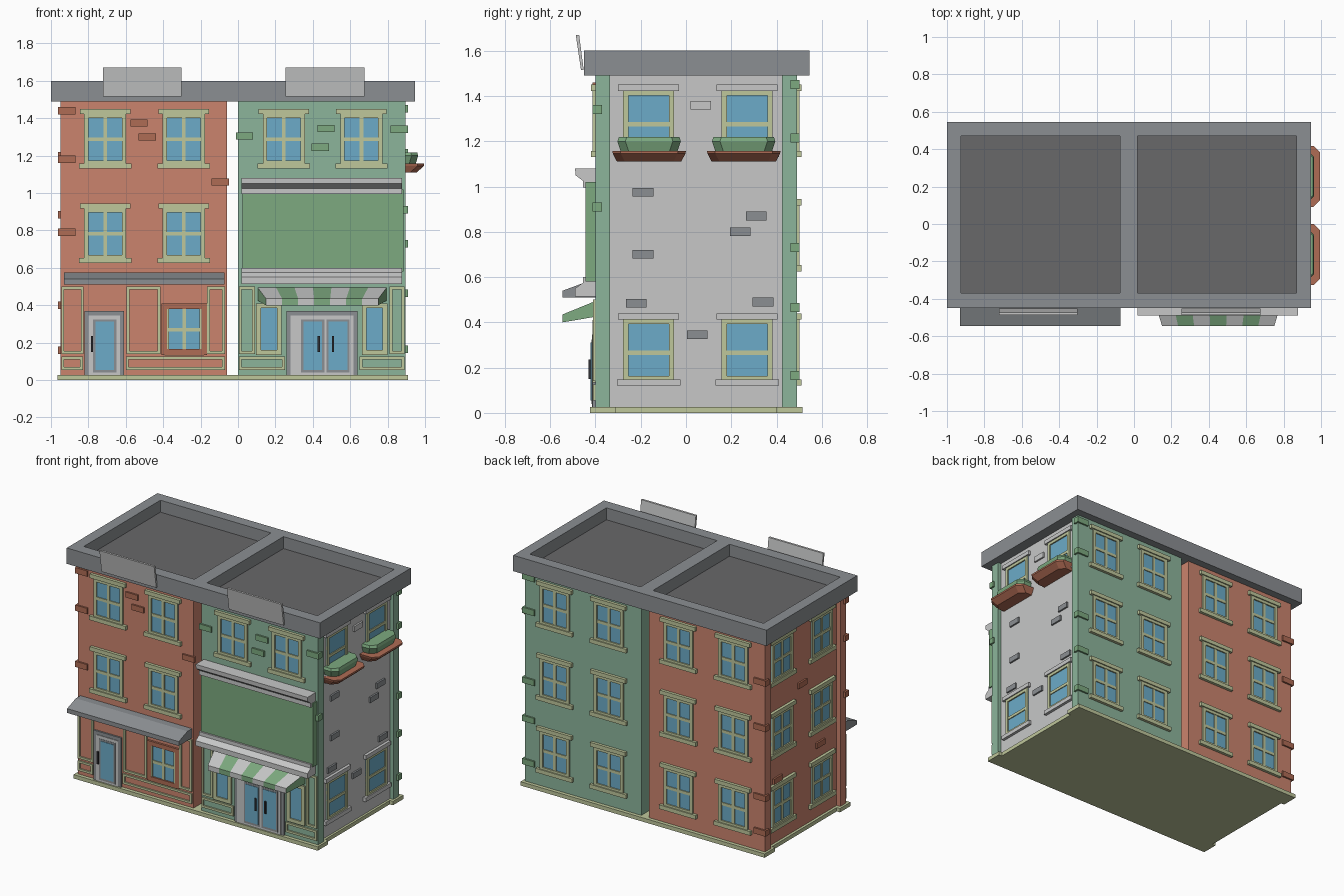
import bpy, bmesh
from mathutils import Vector

cube = bpy.data.objects.get("Cube")
if cube:
    bpy.data.objects.remove(cube)


def material(name, r, g, b):
    m = bpy.data.materials.new(name)
    m.use_nodes = True
    m.diffuse_color = (r, g, b, 1)
    m.node_tree.nodes["Principled BSDF"].inputs["Base Color"].default_value = (r, g, b, 1)
    return m


RED = material("red_wall", .60, .23, .155)
SAGE = material("sage_wall", .265, .46, .33)
LEAF = material("leaf_green", .205, .40, .215)
OLIVE = material("pale_olive", .52, .57, .33)
GREY = material("roof_grey", .26, .275, .29)
DARK = material("dark_roof", .14, .138, .143)
LIGHT = material("light_grey", .57, .575, .575)
GLASS = material("blue_glass", .15, .41, .58)
BLACK = material("dark_handle", .03, .03, .035)
CLAY = material("terracotta", .43, .15, .09)


def finish(name, bm, mats):
    bmesh.ops.recalc_face_normals(bm, faces=bm.faces[:])
    mesh = bpy.data.meshes.new(name)
    bm.to_mesh(mesh)
    bm.free()
    for m in mats:
        mesh.materials.append(m)
    ob = bpy.data.objects.new(name, mesh)
    bpy.context.collection.objects.link(ob)
    return ob


def solids(name, items):
    """One object made of boxes: (low corner, high corner, material)."""
    bm = bmesh.new()
    mats = list(dict.fromkeys(i[2] for i in items))
    for a, b, m in items:
        a, b = Vector(a), Vector(b)
        new = bmesh.ops.create_cube(bm, size=1)["verts"]
        for v in new:
            v.co = (a + b) / 2 + v.co * (b - a)
            for f in v.link_faces:
                f.material_index = mats.index(m)
    return finish(name, bm, mats)


def loft(name, rings, mats, side=lambda i: 0):
    """Skin matching rings of points, with end caps."""
    bm = bmesh.new()
    rows = [[bm.verts.new(p) for p in r] for r in rings]
    n = len(rows[0])
    for i, (a, b) in enumerate(zip(rows, rows[1:])):
        for k in range(n):
            f = bm.faces.new((a[k], a[(k + 1) % n], b[(k + 1) % n], b[k]))
            f.material_index = side(i)
    bm.faces.new(rows[0])
    bm.faces.new(rows[-1])
    return finish(name, bm, mats)


def plan(name, pts, z0, z1, mat):
    return loft(name, [[(x, y, z) for x, y in pts] for z in (z0, z1)], [mat])


def moulding(name, pts, x0, x1, mat):
    return loft(name, [[(x, y, z) for y, z in pts] for x in (x0, x1)], [mat])


# Wall frames: u runs along the wall, d outward from it
WALLS = {
    "front": lambda u, d, z: (u, -.40 - d, z),
    "back": lambda u, d, z: (u, .49 + d, z),
    "right": lambda u, d, z: (.87 + d, u, z),
    "left": lambda u, d, z: (-.922 - d, u, z),
}


def slab(wall, u0, u1, z0, z1, d, mat):
    p, q = WALLS[wall](u0, -.005, z0), WALLS[wall](u1, d, z1)
    return tuple(map(min, p, q)), tuple(map(max, p, q)), mat


def rim(wall, u0, u1, z0, z1, w, d, mat):
    return [slab(wall, u0, u0 + w, z0, z1, d, mat), slab(wall, u1 - w, u1, z0, z1, d, mat),
            slab(wall, u0 + w, u1 - w, z0, z0 + w, d, mat), slab(wall, u0 + w, u1 - w, z1 - w, z1, d, mat)]


def window(name, wall, u, top, ledge=OLIVE, cross=True, w=.225):
    h, lo, hi = w / 2, top - .30, top - .025
    items = [slab(wall, u - h, u + h, lo, hi, .003, GLASS)]
    items += rim(wall, u - h, u + h, lo, hi, .023, .012, OLIVE)
    mid = (lo + hi) / 2 if cross else lo + .125
    items.append(slab(wall, u - h + .02, u + h - .02, mid - .01, mid + .01, .009, OLIVE))
    if cross:
        items.append(slab(wall, u - .01, u + .01, lo + .02, hi - .02, .009, OLIVE))
    if ledge:
        items.append(slab(wall, u - .135, u + .135, top - .028, top, .02, ledge))
        items.append(slab(wall, u - .14, u + .14, top - .32, top - .292, .02, ledge))
    solids(name, items)


# Plinth and the two houses, with shallow recesses in the outer side walls
plan("plinth", [(-.965, -.425), (.91, -.425), (.91, -.31), (.885, -.31), (.885, .40), (.91, .40),
                (.91, .515), (-.965, .515), (-.965, .40), (-.94, .40), (-.94, -.31), (-.965, -.31)],
     0, .027, OLIVE)


def house(name, inner, outer, recess, mat):
    plan(name, [(inner, -.40), (outer, -.40), (outer, -.335), (recess, -.335),
                (recess, .425), (outer, .425), (outer, .49), (inner, .49)], .02, 1.495, mat)


house("red_house", -.06, -.95, -.922, RED)
house("green_house", 0, .895, .866, SAGE)
solids("grey_side_wall", [((.86, -.335, .027), (.87, .425, 1.49), LIGHT)])

# Roof parapet and sunken roof floors
xs = [(-1, -.925), (-.075, .02), (.87, .945)]
bars = [((a, -.37, 1.49), (b, .47, 1.60), GREY) for a, b in xs]
bars += [((-1, a, 1.49), (.945, b, 1.60), GREY) for a, b in ((-.45, -.37), (.47, .545))]
bars += [((a, -.37, 1.49), (b, .47, 1.505), GREY) for a, b in ((-.925, -.075), (.02, .87))]
solids("roof_parapet", bars)
solids("roof_floors", [((a, -.37, 1.505), (b, .47, 1.517), DARK)
                       for a, b in ((-.925, -.075), (.02, .87))])
for n, x in (("red", -.513), ("green", .465)):
    moulding(n + "_roof_board", [(-.452, 1.515), (-.464, 1.515), (-.487, 1.67), (-.472, 1.67)],
             x - .21, x + .21, LIGHT)

# Windows
for i, u in enumerate((-.71, -.29, .245, .66)):
    for top in (1.45, .945, .44):
        window(f"back_window_{i}", "back", u, top)
        if top > 1 or (u < 0 and top > .5):
            window(f"front_window_{i}", "front", u, top)
for u in (-.165, .27):
    for top in (1.45, .945, .44):
        window("left_end_window", "left", u, top)
        if top != .945:
            window("right_end_window", "right", u, top, LIGHT, False)

# Window planters
for y in (-.163, .255):
    def ring(z, h, x, c=.035):
        return [(.868, y - h, z), (x - c, y - h, z), (x, y - h + c, z),
                (x, y + h - c, z), (x - c, y + h, z), (.868, y + h, z)]
    loft("planter_tray", [ring(1.11, .142, .955), ring(1.145, .16, .995), ring(1.157, .163, .995)], [CLAY])
    loft("planter_leaves", [ring(1.155, .125, .95), ring(1.20, .14, .963), ring(1.218, .134, .958)], [LEAF])

# Red shopfront
moulding("red_shop_canopy", [(-.395, .575), (-.45, .575), (-.545, .54), (-.545, .51), (-.395, .51)],
         -.93, -.073, GREY)
trim = []
for u0, u1, z0, z1 in ((-.945, -.825, .14, .50), (-.595, -.415, .14, .50), (-.165, -.07, .14, .50),
                       (-.945, -.83, .055, .125), (-.60, -.07, .055, .125)):
    trim += rim("front", u0, u1, z0, z1, .015, .01, OLIVE)
solids("red_shop_panels", trim)
solids("red_shop_window_surround", rim("front", -.41, -.165, .135, .41, .03, .014, CLAY))
window("red_shop_window", "front", -.288, .432, None, w=.21)

# Green shopfront
trim = []
for u0, u1, z0, z1 in ((.005, .09, .14, .50), (.81, .89, .14, .50),
                       (.005, .25, .055, .125), (.65, .89, .055, .125)):
    trim += rim("front", u0, u1, z0, z1, .015, .01, OLIVE)
solids("green_shop_panels", trim)
for u in (.165, .73):
    solids("green_shop_window", [slab("front", u - .065, u + .065, .135, .41, .003, GLASS)]
           + rim("front", u - .068, u + .068, .135, .41, .025, .012, OLIVE))
solids("shop_sign_panel", [slab("front", .025, .885, .58, 1.02, .043, LEAF)])
moulding("upper_cornice", [(-.395, 1.08), (-.49, 1.08), (-.488, 1.05), (-.455, 1.025),
                           (-.455, .995), (-.395, .995)], .018, .877, LIGHT)
moulding("lower_cornice", [(-.395, .60), (-.455, .60), (-.455, .575), (-.49, .55),
                           (-.49, .515), (-.395, .515)], .018, .877, LIGHT)

# Striped awning, narrowing toward its front edge
rings = []
for i in range(8):
    t = i / 7
    back, front = .105 + .69 * t, .15 + .60 * t
    rings.append([(back, -.398, .495), (front, -.545, .435), (front, -.545, .40), (back, -.398, .425)])
awning = loft("striped_awning", rings, [LIGHT, LEAF], lambda i: i % 2)
for f in awning.data.polygons[-2:]:
    f.material_index = 1


# Doors
def door(name, u0, u1, leaves):
    items = [slab("front", u0, u1, .027, .37, .012, GREY),
             slab("front", u0 + .022, u1 - .022, .027, .346, .016, LIGHT)]
    for u, handle in leaves:
        items += [slab("front", u - .062, u + .062, .04, .325, .018, GREY),
                  slab("front", u - .05, u + .05, .055, .312, .021, GLASS),
                  slab("front", handle - .006, handle + .006, .15, .235, .03, BLACK)]
    solids(name, items)


door("red_house_door", -.82, -.61, [(-.712, -.78)])
door("green_house_doors", .26, .64, [(.40, .432), (.535, .508)])


# Loose bricks on the walls
def bricks(name, wall, spots, mat):
    solids(name, [slab(wall, u - .046, u + .046, z - .019, z + .019, .012, mat) for u, z in spots])


bricks("red_front_bricks", "front", [(-.53, 1.375), (-.485, 1.30), (-.095, 1.06)], CLAY)
bricks("green_front_bricks", "front", [(.035, 1.305), (.47, 1.345), (.44, 1.245)], LEAF)
bricks("grey_side_bricks", "right", [(-.19, .975), (.31, .87), (.24, .80), (-.19, .70),
                                     (-.22, .485), (.34, .49), (.05, .345)], GREY)
bricks("pale_side_brick", "right", [(.065, 1.36)], LIGHT)
bricks("red_side_bricks", "left", [(-.15, .53), (.32, .46), (.05, 1.02)], CLAY)


# Bricks wrapping the outer corners
def corner_bricks(name, x, y, heights, mat):
    sx, sy = (1 if x > 0 else -1), (1 if y > 0 else -1)
    items = []
    for z in heights:
        p, q = (x + .013 * sx, y + .012 * sy, z - .02), (x - .08 * sx, y - .028 * sy, z + .02)
        items.append((tuple(map(min, p, q)), tuple(map(max, p, q)), mat))
    solids(name, items)


corner_bricks("green_front_corner_bricks", .895, -.40, (1.34, .91), LEAF)
corner_bricks("green_back_corner_bricks", .895, .49, (1.45, 1.215, .73, .465, .165), LEAF)
corner_bricks("red_front_corner_bricks", -.95, -.40, (1.44, 1.18, .79), CLAY)
corner_bricks("red_back_corner_bricks", -.95, .49, (1.20, .885, .40, .16), CLAY)
